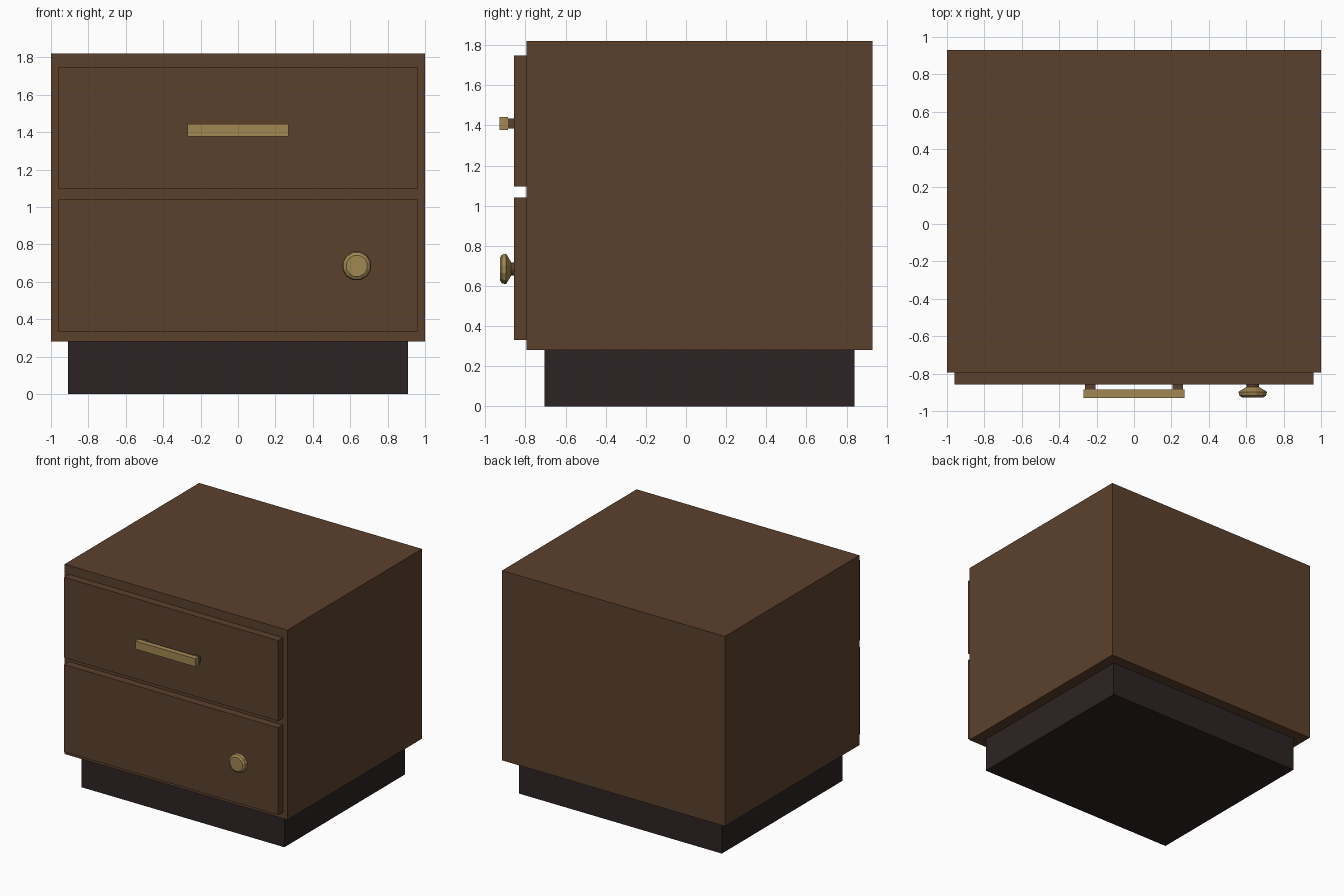
import bpy
import bmesh
import math

if "Cube" in bpy.data.objects:
    bpy.data.objects.remove(bpy.data.objects["Cube"])


def material(name, rgb):
    m = bpy.data.materials.new(name)
    m.diffuse_color = (*rgb, 1.0)
    m.use_nodes = True
    m.node_tree.nodes["Principled BSDF"].inputs["Base Color"].default_value = m.diffuse_color
    return m


WOOD = material("walnut_wood", (0.105, 0.052, 0.026))
BASE = material("dark_plinth", (0.027, 0.017, 0.017))
BRASS = material("brass", (0.36, 0.245, 0.085))
BRONZE = material("dark_bronze", (0.105, 0.052, 0.026))


def add_object(name, bm, mat):
    bmesh.ops.recalc_face_normals(bm, faces=bm.faces)
    mesh = bpy.data.meshes.new(name)
    bm.to_mesh(mesh)
    bm.free()
    mesh.materials.append(mat)
    obj = bpy.data.objects.new(name, mesh)
    bpy.context.collection.objects.link(obj)
    return obj


def box(name, x, y, z, mat):
    """Box from (min, max) ranges along each axis."""
    bm = bmesh.new()
    bmesh.ops.create_cube(bm, size=1.0)
    for v in bm.verts:
        v.co = [r[0] + (c + 0.5) * (r[1] - r[0]) for c, r in zip(v.co, (x, y, z))]
    return add_object(name, bm, mat)


def lathe(name, profile, x, z, mat, sides=12):
    """Turn (y, radius) points around an axis along y, capped at both ends."""
    bm = bmesh.new()
    rings = []
    for y, r in profile:
        angles = [2 * math.pi * (i + 0.5) / sides for i in range(sides)]
        rings.append([bm.verts.new((x + r * math.cos(a), y, z + r * math.sin(a)))
                      for a in angles])
    for a, b in zip(rings, rings[1:]):
        for i in range(sides):
            j = (i + 1) % sides
            bm.faces.new((a[i], a[j], b[j], b[i]))
    bm.faces.new(rings[0])
    bm.faces.new(rings[-1])
    return add_object(name, bm, mat)


# Cabinet body on a recessed plinth
box("plinth", (-0.91, 0.91), (-0.705, 0.84), (0, 0.28), BASE)
box("cabinet_body", (-1, 1), (-0.795, 0.93), (0.28, 1.82), WOOD)

# Drawer and door fronts
FRONT = -0.857
box("upper_drawer_front", (-0.96, 0.96), (FRONT, -0.795), (1.096, 1.748), WOOD)
box("lower_door_front", (-0.96, 0.96), (FRONT, -0.795), (0.332, 1.04), WOOD)

# Bar handle with two posts
box("handle_bar", (-0.27, 0.27), (-0.93, -0.886), (1.378, 1.443), BRASS)
for side, cx in (("left", -0.235), ("right", 0.235)):
    box(f"handle_post_{side}", (cx - 0.028, cx + 0.028), (-0.886, FRONT),
        (1.385, 1.435), BRONZE)

# Round knob on a short stem
lathe("knob_stem", [(FRONT, 0.034), (-0.885, 0.034)], 0.635, 0.685, BRONZE)
lathe("knob", [(-0.872, 0.036), (-0.897, 0.079), (-0.917, 0.074), (-0.928, 0.058)],
      0.635, 0.685, BRASS)
